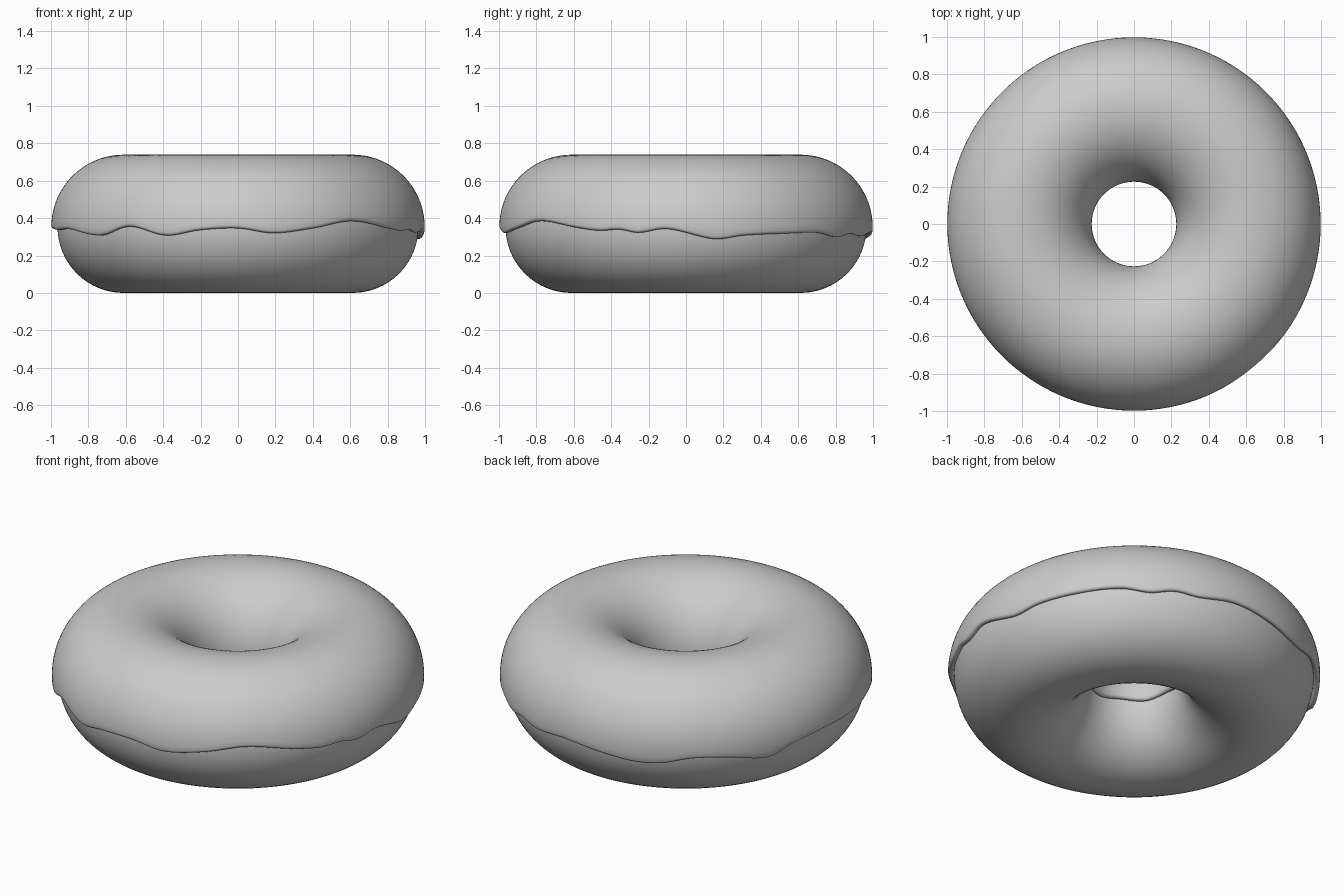
import bpy, bmesh, math

if "Cube" in bpy.data.objects:
    bpy.data.objects.remove(bpy.data.objects["Cube"])

R, ZC = 0.612, 0.353          # ring radius and centre height
R_DOUGH, R_ICING = 0.353, 0.386
SEG = 192

# icing hem height (angle in degrees, z) around the outside and in the hole
OUTER = [(9, .285), (18, .305), (31, .315), (46, .32), (55, .295), (63, .315), (71, .30),
         (84, .32), (100, .293), (109, .275), (117, .28), (127, .315), (139, .307),
         (152, .27), (160, .319), (173, .343), (185, .34), (194, .335), (204, .34),
         (222, .305), (234, .355), (247, .305), (258, .335), (270, .345), (281, .318),
         (294, .345), (308, .385), (325, .345), (332, .332), (339, .338), (345, .32),
         (354, .342)]
INNER = [(0, .33), (40, .35), (75, .31), (110, .34), (150, .315), (185, .34),
         (215, .325), (245, .335), (280, .315), (320, .345)]


def hem(table, deg):
    """Smooth periodic interpolation of the hem height."""
    pts = [(a - 360, z) for a, z in table] + table + [(a + 360, z) for a, z in table]
    i = max(k for k, p in enumerate(pts) if p[0] <= deg)
    (a0, z0), (a1, z1), (a2, z2), (a3, z3) = pts[i - 1:i + 3]
    h = a2 - a1
    t = (deg - a1) / h
    m1, m2 = (z2 - z0) / (a2 - a0) * h, (z3 - z1) / (a3 - a1) * h
    return ((2*t**3 - 3*t**2 + 1) * z1 + (t**3 - 2*t**2 + t) * m1
            + (3*t**2 - 2*t**3) * z2 + (t**3 - t**2) * m2)


def revolve(name, section):
    """Sweep a closed section [(tube angle, tube radius)] that varies with angle."""
    bm = bmesh.new()
    rings = []
    for i in range(SEG):
        u = 2 * math.pi * i / SEG
        ring = []
        for a, r in section(math.degrees(u)):
            rad = R + r * math.cos(a)
            ring.append(bm.verts.new((rad * math.cos(u), rad * math.sin(u),
                                      ZC + r * math.sin(a))))
        rings.append(ring)
    n = len(rings[0])
    for i in range(SEG):
        p, q = rings[i], rings[(i + 1) % SEG]
        for j in range(n):
            k = (j + 1) % n
            bm.faces.new((p[j], q[j], q[k], p[k]))
    bmesh.ops.recalc_face_normals(bm, faces=bm.faces)
    for f in bm.faces:
        f.smooth = True
    me = bpy.data.meshes.new(name)
    bm.to_mesh(me)
    bm.free()
    ob = bpy.data.objects.new(name, me)
    bpy.context.collection.objects.link(ob)
    return ob


def dough_section(deg):
    return [(2 * math.pi * j / 64, R_DOUGH) for j in range(64)]


def icing_section(deg):
    start = math.asin((hem(OUTER, deg) - ZC) / R_ICING)
    end = math.pi - math.asin((hem(INNER, deg) - ZC) / R_ICING)
    mid, half = (R_ICING + R_DOUGH) / 2, (R_ICING - R_DOUGH) / 2
    roll = half / mid
    start, end = start + roll, end - roll
    n = 48
    arc = [start + (end - start) * j / n for j in range(n + 1)]
    pts = [(a, R_ICING) for a in arc]
    # rounded lip in the hole, underside, rounded lip outside
    lip = [math.pi * j / 6 for j in range(1, 6)]
    pts += [(end + roll * math.sin(t), mid + half * math.cos(t)) for t in lip]
    pts += [(a, R_DOUGH - 0.001) for a in reversed(arc)]
    pts += [(start - roll * math.sin(t), mid - half * math.cos(t)) for t in lip]
    return pts


revolve("dough", dough_section)
revolve("icing", icing_section)
